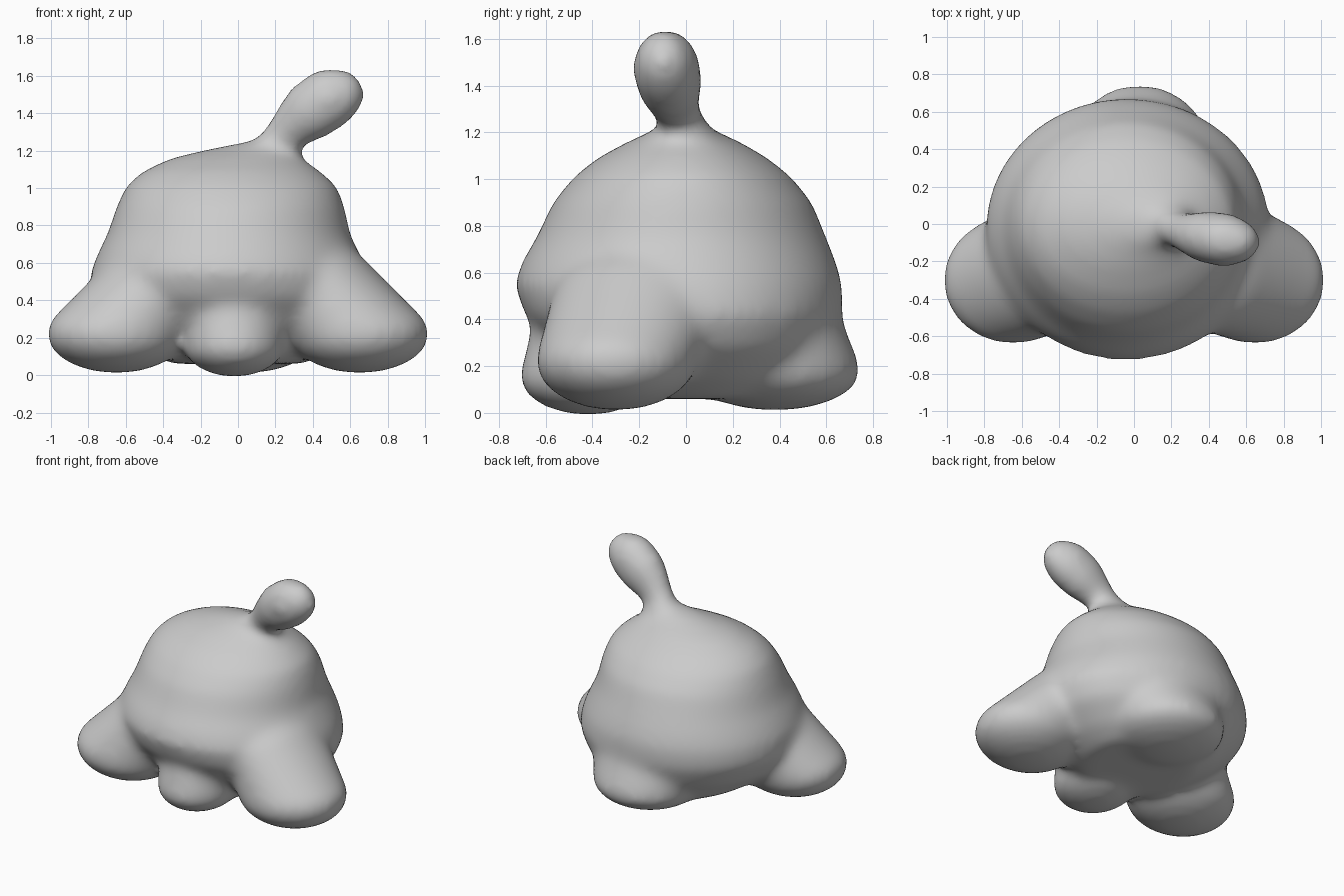
import bpy, bmesh, math
from mathutils import Matrix, Vector

if "Cube" in bpy.data.objects:
    bpy.data.objects.remove(bpy.data.objects["Cube"], do_unlink=True)

bm = bmesh.new()


def ellipsoid(center, radii):
    matrix = Matrix.Translation(center) @ Matrix.Diagonal((*radii, 1))
    bmesh.ops.create_uvsphere(bm, u_segments=32, v_segments=20, radius=1, matrix=matrix)


def limb(start, start_radii, end, end_radii, steps=7):
    """Overlapping ellipsoids that blend from one size and place to another."""
    for step in range(steps):
        t = step / (steps - 1)
        ellipsoid(Vector(start).lerp(Vector(end), t),
                  Vector(start_radii).lerp(Vector(end_radii), t))


def loft(rings, sides=64):
    """Stack of ellipses, each given by height and its x and y limits."""
    loops = []
    for z, left, right, front, back in rings:
        cx, cy = (left + right) / 2, (front + back) / 2
        rx, ry = (right - left) / 2, (back - front) / 2
        loops.append([bm.verts.new((cx + rx * math.cos(a), cy + ry * math.sin(a), z))
                      for a in (math.tau * i / sides for i in range(sides))])
    for low, high in zip(loops, loops[1:]):
        for i in range(sides):
            j = (i + 1) % sides
            bm.faces.new((low[i], low[j], high[j], high[i]))
    bm.faces.new(loops[0][::-1])
    bm.faces.new(loops[-1])


# Domed body, tucked in underneath
loft([
    (0.06, -0.36, 0.36, -0.34, 0.42),
    (0.14, -0.52, 0.50, -0.45, 0.52),
    (0.28, -0.69, 0.66, -0.58, 0.62),
    (0.42, -0.79, 0.73, -0.69, 0.67),
    (0.55, -0.79, 0.70, -0.735, 0.67),
    (0.65, -0.75, 0.65, -0.70, 0.64),
    (0.75, -0.70, 0.60, -0.64, 0.60),
    (0.90, -0.65, 0.57, -0.57, 0.54),
    (1.01, -0.60, 0.53, -0.48, 0.45),
    (1.09, -0.51, 0.44, -0.38, 0.35),
    (1.16, -0.36, 0.34, -0.25, 0.23),
    (1.21, -0.15, 0.30, -0.14, 0.12),
    (1.25, 0.05, 0.27, -0.10, 0.07),
])

# Side feet sloping up into the body
for side in (-1, 1):
    limb((side * 0.65, -0.30, 0.22), (0.375, 0.345, 0.21),
         (side * 0.43, -0.20, 0.47), (0.32, 0.38, 0.24))

# Front and back feet
limb((-0.02, -0.42, 0.155), (0.27, 0.295, 0.165),
     (-0.02, -0.40, 0.36), (0.26, 0.26, 0.16))
limb((0.03, 0.38, 0.18), (0.38, 0.37, 0.17),
     (0.02, 0.34, 0.37), (0.42, 0.33, 0.20))

# Leaning stalk with a teardrop bulb
stalk = [((0.18, 0.00, 1.14), 0.15), ((0.23, -0.03, 1.26), 0.105),
         ((0.30, -0.05, 1.34), 0.125), ((0.40, -0.07, 1.42), 0.165),
         ((0.48, -0.085, 1.475), 0.168), ((0.54, -0.095, 1.50), 0.14)]
for (start, r0), (end, r1) in zip(stalk, stalk[1:]):
    limb(start, (r0, r0 * 0.87, r0), end, (r1, r1 * 0.87, r1), steps=5)

bmesh.ops.recalc_face_normals(bm, faces=bm.faces)
mesh = bpy.data.meshes.new("soft_body")
bm.to_mesh(mesh)
bm.free()
body = bpy.data.objects.new("soft_body", mesh)
bpy.context.collection.objects.link(body)

# Fuse the parts into one skin and soften the joins
fuse = body.modifiers.new("fuse", "REMESH")
fuse.mode = "VOXEL"
fuse.voxel_size = 0.025
soften = body.modifiers.new("soften", "SMOOTH")
soften.factor = 0.5
soften.iterations = 30
bpy.context.view_layer.update()
fused = bpy.data.meshes.new_from_object(
    body.evaluated_get(bpy.context.evaluated_depsgraph_get()))
body.modifiers.clear()
body.data = fused
fused.name = "soft_body"
fused.polygons.foreach_set("use_smooth", [True] * len(fused.polygons))
fused.update()

# Plain grey skin
grey = bpy.data.materials.new("plain_grey")
grey.use_nodes = True
color = (0.6, 0.6, 0.6, 1)
grey.diffuse_color = color
grey.node_tree.nodes["Principled BSDF"].inputs["Base Color"].default_value = color
fused.materials.clear()
fused.materials.append(grey)
